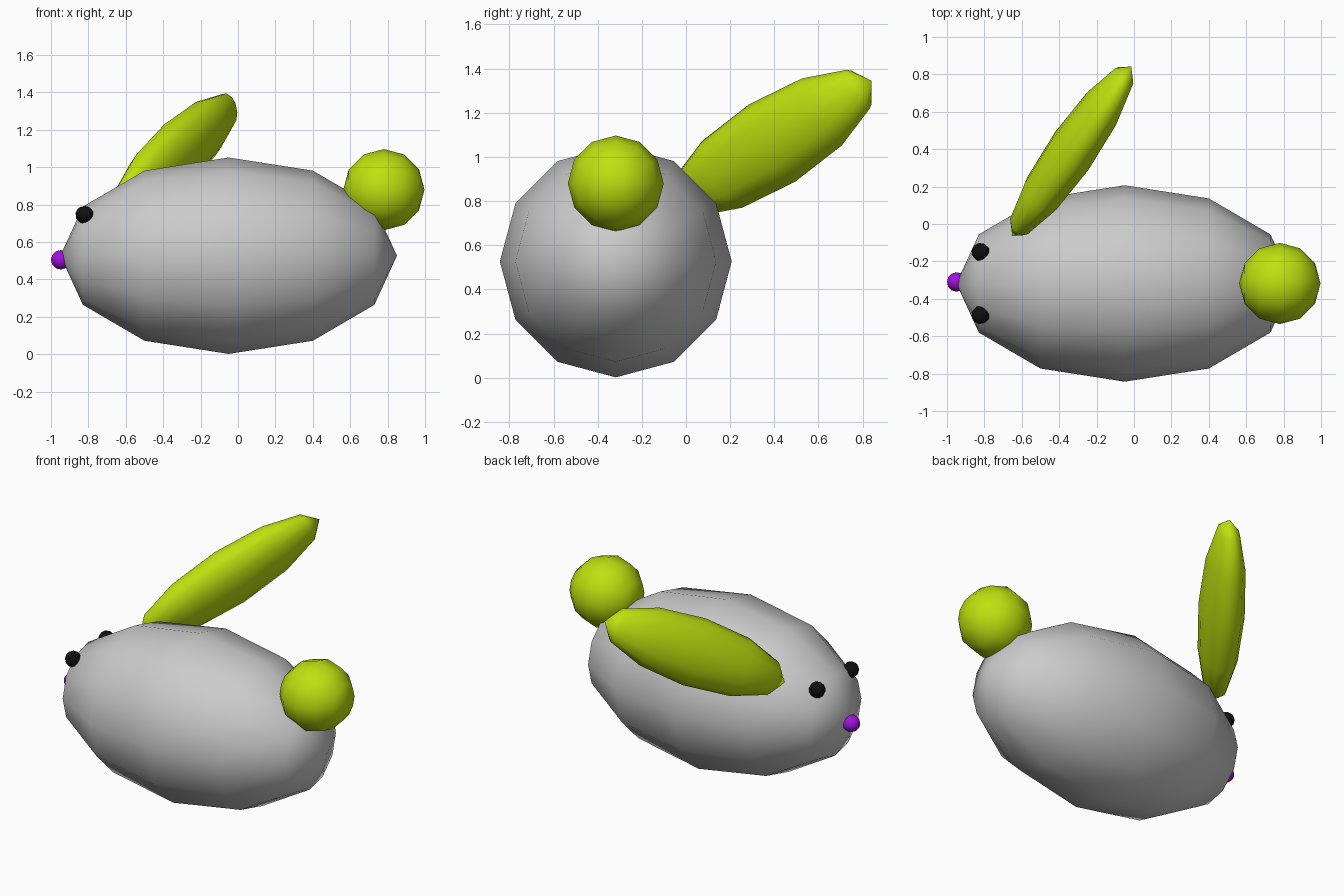
import bpy
from mathutils import Matrix, Vector

cube = bpy.data.objects.get("Cube")
if cube:
    bpy.data.objects.remove(cube, do_unlink=True)


def material(name, rgb):
    mat = bpy.data.materials.new(name)
    mat.use_nodes = True
    colour = (*rgb, 1.0)
    mat.diffuse_color = colour
    mat.node_tree.nodes["Principled BSDF"].inputs["Base Color"].default_value = colour
    return mat


grey = material("soft grey", (0.6, 0.6, 0.6))
lime = material("lime green", (0.52, 0.75, 0.005))
black = material("black", (0.005, 0.005, 0.005))
purple = material("purple", (0.36, 0.005, 0.75))


def ellipsoid(name, mat, centre, radii, pole=(1, 0, 0), side=(0, 0, 1)):
    """Low-poly sphere; radii run along thickness, side and pole directions."""
    bpy.ops.mesh.primitive_uv_sphere_add(segments=12, ring_count=6, radius=1)
    obj = bpy.context.object
    obj.name = name
    z = Vector(pole).normalized()
    x = Vector(side).cross(z).normalized()
    y = z.cross(x)
    turn = Matrix((x, y, z)).transposed().to_4x4()
    obj.data.transform(Matrix.Translation(centre) @ turn @ Matrix.Diagonal((*radii, 1)))
    obj.data.materials.append(mat)
    bpy.ops.object.shade_smooth()
    return obj


MID_Y = -0.318  # the body's plane of symmetry

# Body and tail
ellipsoid("body", grey, (-0.05, MID_Y, 0.527), (0.525, 0.525, 0.9))
ellipsoid("tail", lime, (0.78, MID_Y, 0.88), (0.217, 0.217, 0.217))

# Single long ear, swept back to one side
ellipsoid("ear", lime, (-0.333, 0.39, 1.063), (0.125, 0.204, 0.62),
          pole=(0.514, 0.728, 0.455), side=(-0.05, -0.6, 1))

# Face
ellipsoid("nose", purple, (-0.948, -0.31, 0.505), (0.052, 0.052, 0.052))
for label, sign in (("left", 1), ("right", -1)):
    ellipsoid(label + "_eye", black, (-0.82, MID_Y + sign * 0.168, 0.745),
              (0.049, 0.049, 0.049), pole=(-0.75, sign * 0.4, 0.5))
